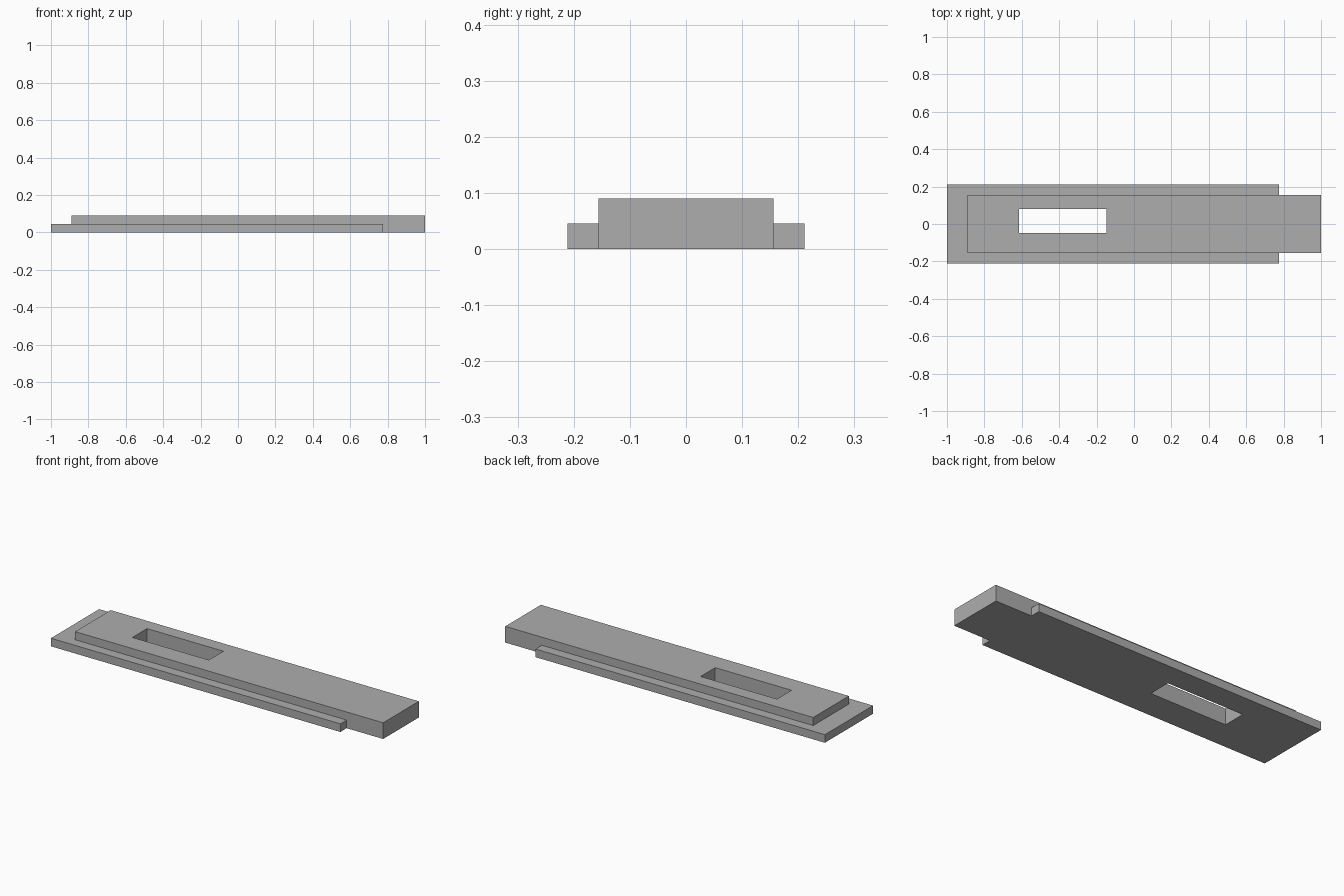
import bpy

cube = bpy.data.objects.get("Cube")
if cube:
    bpy.data.objects.remove(cube, do_unlink=True)

# Single flat grey
grey = bpy.data.materials.new("plain_grey")
grey.use_nodes = True
colour = (0.42, 0.42, 0.42, 1)
grey.diffuse_color = colour
grey.node_tree.nodes["Principled BSDF"].inputs["Base Color"].default_value = colour


def box(name, x, y, z):
    """Box spanning the given (low, high) ranges."""
    spans = (x, y, z)
    bpy.ops.mesh.primitive_cube_add(size=1, location=[(a + b) / 2 for a, b in spans])
    obj = bpy.context.object
    obj.name = name
    obj.scale = [b - a for a, b in spans]
    bpy.ops.object.transform_apply(location=True, rotation=True, scale=True)
    obj.data.materials.append(grey)
    return obj


def combine(target, tool, operation):
    """Apply a boolean and discard the tool."""
    mod = target.modifiers.new(operation.lower(), "BOOLEAN")
    mod.operation = operation
    mod.solver = "EXACT"
    mod.object = tool
    bpy.context.view_layer.objects.active = target
    bpy.ops.object.modifier_apply(modifier=mod.name)
    bpy.data.objects.remove(tool, do_unlink=True)


# Thick bar running to the right end
bar = box("slotted_bar", (-0.89, 1), (-0.156, 0.156), (0, 0.09))

# Thin flange around the sides and the other end
flange = box("flange", (-1, 0.776), (-0.211, 0.211), (0, 0.045))
combine(bar, flange, "UNION")

# Off-centre slot through the full thickness
slot = box("slot_cutter", (-0.615, -0.146), (-0.047, 0.081), (-0.1, 0.2))
slot.hide_render = True
combine(bar, slot, "DIFFERENCE")
